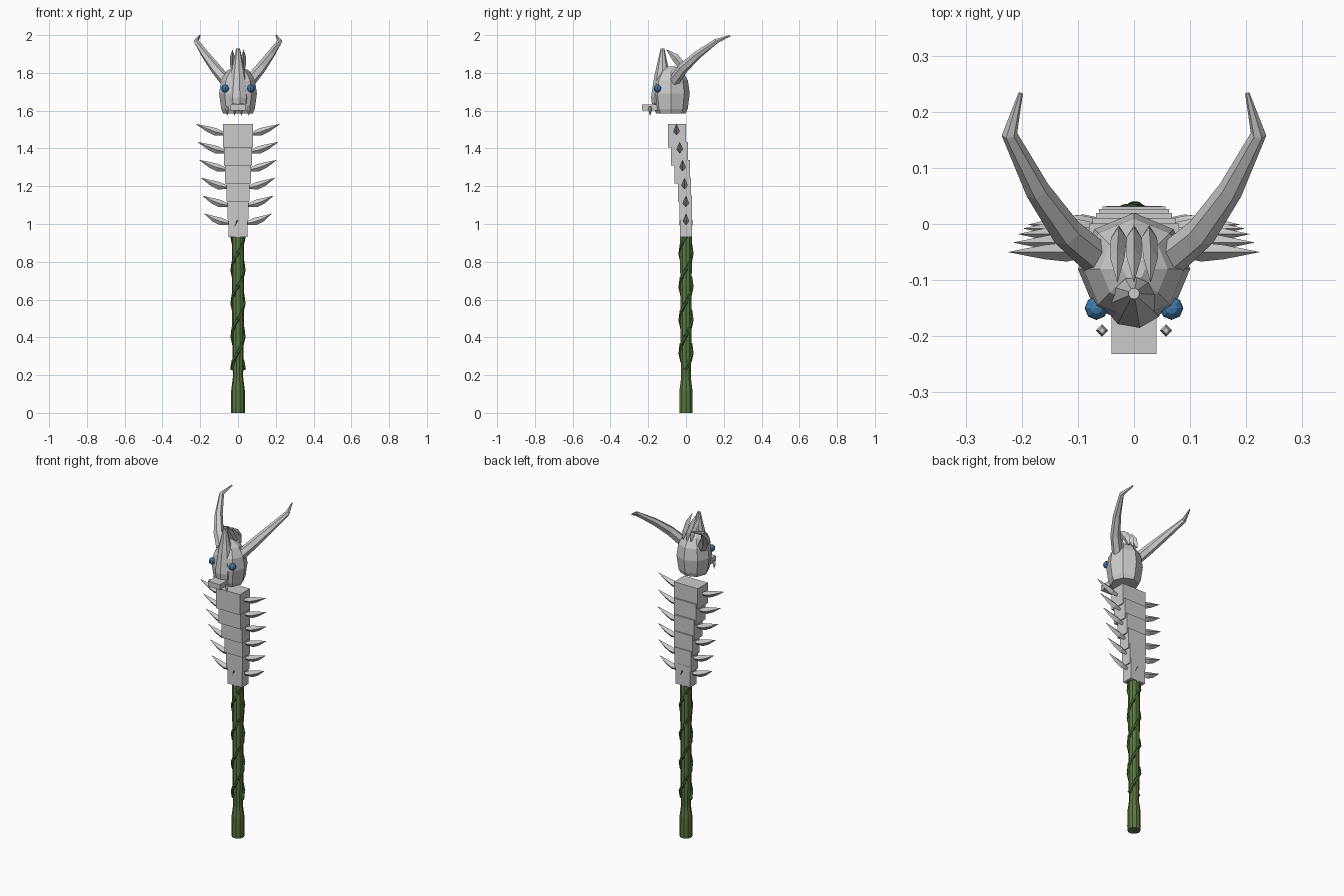
import bpy, bmesh, math
from mathutils import Vector

if "Cube" in bpy.data.objects:
    bpy.data.objects.remove(bpy.data.objects["Cube"])


def material(name, color):
    m = bpy.data.materials.new(name)
    m.diffuse_color = (*color, 1)
    m.use_nodes = True
    m.node_tree.nodes["Principled BSDF"].inputs["Base Color"].default_value = m.diffuse_color
    return m


SHAFT = material("shaft_green", (0.10, 0.19, 0.05))
VINE = material("vine_green", (0.05, 0.12, 0.03))
BLUE = material("eye_blue", (0.05, 0.20, 0.42))


def finish(bm, name, mat=None, mirror=False):
    bmesh.ops.remove_doubles(bm, verts=bm.verts, dist=1e-5)
    bmesh.ops.recalc_face_normals(bm, faces=bm.faces)
    mesh = bpy.data.meshes.new(name)
    bm.to_mesh(mesh)
    bm.free()
    ob = bpy.data.objects.new(name, mesh)
    bpy.context.collection.objects.link(ob)
    if mat:
        mesh.materials.append(mat)
    if mirror:
        ob.modifiers.new("mirror", 'MIRROR').use_mirror_merge = False
    return ob


def loft(name, path, radii, sides, ref=(0, 1, 0), flat=1.0, mat=None, mirror=False):
    """Sweep a polygon along a path; 'flat' scales the section along ref."""
    bm = bmesh.new()
    pts = [Vector(p) for p in path]
    rings = []
    for i, p in enumerate(pts):
        t = (pts[min(i + 1, len(pts) - 1)] - pts[max(i - 1, 0)]).normalized()
        a = Vector(ref).cross(t).normalized()
        b = t.cross(a)
        ring = []
        for k in range(sides):
            u = 2 * math.pi * k / sides
            ring.append(bm.verts.new(p + radii[i] * (a * math.cos(u) + b * flat * math.sin(u))))
        rings.append(ring)
    for r, s in zip(rings, rings[1:]):
        for k in range(sides):
            n = (k + 1) % sides
            bm.faces.new((r[k], r[n], s[n], s[k]))
    bm.faces.new(rings[0])
    bm.faces.new(rings[-1])
    return finish(bm, name, mat, mirror)


def box(name, x, y0, y1, z0, z1):
    bm = bmesh.new()
    bmesh.ops.create_cube(bm, size=1)
    for v in bm.verts:
        v.co = (v.co.x * 2 * x, (y0 + y1) / 2 + v.co.y * (y1 - y0), (z0 + z1) / 2 + v.co.z * (z1 - z0))
    return finish(bm, name)


# Handle with a flared pommel
prof = [(0, .036), (.03, .037), (.12, .036), (.19, .027), (.3, .030), (.96, .033)]
loft("handle", [(0, 0, z) for z, r in prof], [r for z, r in prof], 10, mat=SHAFT)

# Two vines twisting around the handle
for s in range(2):
    path = []
    for i in range(19):
        z = 0.23 + i * 0.79 / 18
        a = 2 * math.pi * (z - 0.76) / 0.35 + s * math.pi
        path.append((0.031 * math.cos(a), 0.031 * math.sin(a), z))
    loft(f"vine_{s}", path, [.011] * 18 + [.005], 5, ref=(0.01, 0.02, 1), mat=VINE)

# Overlapping vertebra blocks, each with a pair of rib spikes
fronts = [-.032, -.035, -.043, -.06, -.08, -.096]
backs = [.032, .031, .027, .02, .011, .001]
spike_y = [0, -.001, -.008, -.018, -.033, -.05]
for i in range(6):
    z = 0.93 + i * 0.095
    w = 0.05 + i * 0.006
    box(f"vertebra_{i}", w, fronts[i], backs[i], z, z + 0.125)
    y, c, L = spike_y[i], z + 0.08, 0.122 + i * 0.003
    loft(f"rib_spike_{i}", [(w - .01, y, c - .008), (w + .04, y, c + .003), (w + .08, y, c + .018), (w + L + .008, y, c + .045)],
         [.008, .02, .015, 0], 4, flat=0.85, mirror=True)

# Cranium, cut flat at the bottom
prof = [(1.585, .078), (1.61, .089), (1.69, .1), (1.76, .09), (1.81, .06), (1.835, .02)]
loft("cranium", [(0, -.08, z) for z, r in prof], [r for z, r in prof], 8)

# Tall snout cone and the crest of leaf-shaped plates behind it
loft("snout_cone", [(0, -.128, 1.635), (0, -.128, 1.67), (0, -.126, 1.78), (0, -.124, 1.93)],
     [.053, .058, .043, .01], 9)
for i in (-1, 0, 1):
    x = i * 0.027
    loft(f"crest_{i + 1}", [(x, -.01, 1.80), (x, -.025, 1.84), (x * 1.1, -.06, 1.885), (x * 1.1, -.105, 1.925)],
         [.008, .022, .02, 0], 4, ref=(1, 0, 0), flat=0.65)

# Curved horns
loft("horn", [(.062, -.065, 1.755), (.12, -.015, 1.825), (.172, .06, 1.895), (.222, .16, 1.968), (.202, .233, 1.997)],
     [.031, .028, .022, .014, .004], 6, ref=(0, 0, 1), mirror=True)

# Eyes
bm = bmesh.new()
bmesh.ops.create_uvsphere(bm, u_segments=8, v_segments=6, radius=.021)
bmesh.ops.translate(bm, verts=bm.verts, vec=(.067, -.15, 1.717))
finish(bm, "eye", BLUE, True)

# Upper jaw plate and teeth
box("jaw_plate", .04, -.232, -.13, 1.60, 1.632)
for i, x in enumerate((.018, .057)):
    loft(f"tooth_{i}", [(x, -.19, 1.622), (x, -.19, 1.605), (x, -.19, 1.574)], [.006, .011, .001], 4, mirror=True)
